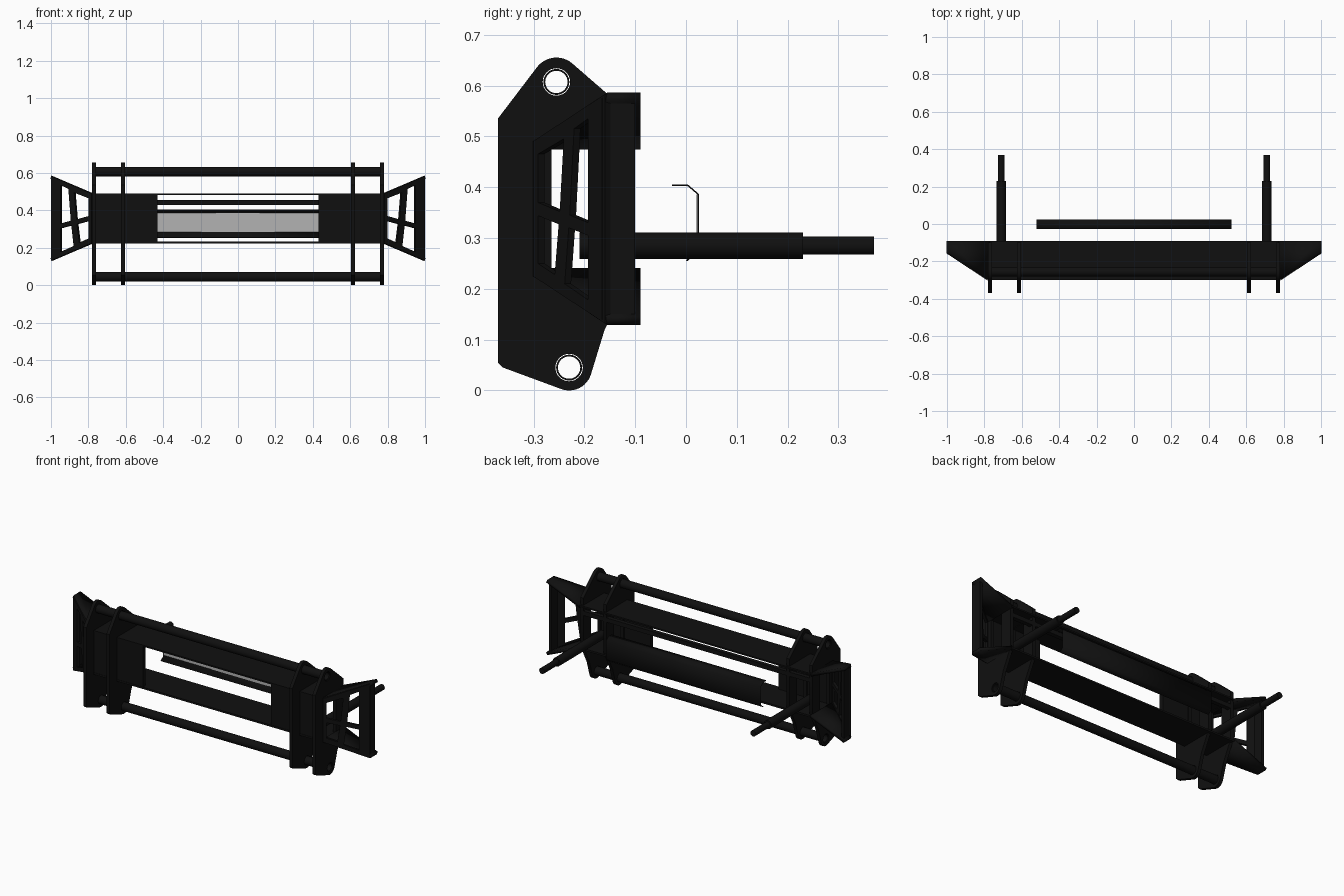
import bpy, bmesh
from math import sin, cos, radians, pi
from mathutils import Matrix, Vector

if "Cube" in bpy.data.objects:
    bpy.data.objects.remove(bpy.data.objects["Cube"])


def make_mat(name, c):
    m = bpy.data.materials.new(name)
    m.diffuse_color = (c, c, c, 1)
    m.use_nodes = True
    m.node_tree.nodes["Principled BSDF"].inputs["Base Color"].default_value = m.diffuse_color
    return m


BLACK, GREY = make_mat("black_paint", 0.005), make_mat("grey_inside", 0.45)


def finish(name, mesh, mirror=False, thick=0):
    ob = bpy.data.objects.new(name, mesh)
    bpy.context.collection.objects.link(ob)
    if not mesh.materials:
        mesh.materials.append(BLACK)
    if thick:
        s = ob.modifiers.new("thickness", 'SOLIDIFY')
        s.thickness, s.offset = thick, 0
    if mirror:
        ob.modifiers.new("mirror", 'MIRROR')
    for o in bpy.context.selected_objects:
        o.select_set(False)
    ob.select_set(True)
    bpy.context.view_layer.objects.active = ob
    bpy.ops.object.shade_smooth_by_angle(angle=radians(30))
    return ob


def arc(cx, cy, r, a0, a1, n=12):
    return [(cx + r * cos(radians(a0 + (a1 - a0) * i / n)),
             cy + r * sin(radians(a0 + (a1 - a0) * i / n))) for i in range(n + 1)]


def circle(cx, cy, r, n=32):
    return arc(cx, cy, r, 0, 360, n)[:-1]


def plate(name, loops, thick, matrix, mirror=False):
    """Filled outline with holes, extruded and placed by a matrix."""
    cu = bpy.data.curves.new(name, 'CURVE')
    cu.dimensions, cu.fill_mode, cu.extrude = '2D', 'BOTH', thick / 2
    for loop in loops:
        sp = cu.splines.new('POLY')
        sp.points.add(len(loop) - 1)
        for p, (u, v) in zip(sp.points, loop):
            p.co = (u, v, 0, 1)
        sp.use_cyclic_u = True
    tmp = bpy.data.objects.new("tmp", cu)
    bpy.context.collection.objects.link(tmp)
    bpy.context.view_layer.update()
    mesh = bpy.data.meshes.new_from_object(tmp)
    bpy.data.objects.remove(tmp)
    mesh.transform(matrix)
    bm = bmesh.new()
    bm.from_mesh(mesh)
    bmesh.ops.remove_doubles(bm, verts=bm.verts, dist=1e-5)
    bmesh.ops.recalc_face_normals(bm, faces=bm.faces)
    bm.to_mesh(mesh)
    bm.free()
    return finish(name, mesh, mirror)


def box(name, x0, x1, y0, y1, z0, z1, mirror=False):
    bm = bmesh.new()
    m = Matrix.Translation(((x0 + x1) / 2, (y0 + y1) / 2, (z0 + z1) / 2)) @ \
        Matrix.Diagonal((x1 - x0, y1 - y0, z1 - z0, 1))
    bmesh.ops.create_cube(bm, size=1, matrix=m)
    me = bpy.data.meshes.new(name)
    bm.to_mesh(me)
    bm.free()
    return finish(name, me, mirror)


def sheet(name, verts, faces, thick, mirror=False):
    me = bpy.data.meshes.new(name)
    me.from_pydata(verts, [], faces)
    return finish(name, me, mirror, thick)


def rod(name, x, z, r, y0, y1):
    bm = bmesh.new()
    m = Matrix.Translation((x, (y0 + y1) / 2, z)) @ Matrix.Rotation(pi / 2, 4, 'X')
    bmesh.ops.create_cone(bm, cap_ends=True, segments=32, radius1=r, radius2=r,
                          depth=y1 - y0, matrix=m)
    me = bpy.data.meshes.new(name)
    bm.to_mesh(me)
    bm.free()
    return finish(name, me, True)


def yz_at(x):
    return Matrix(((0, 0, 1, x), (1, 0, 0, 0), (0, 1, 0, 0), (0, 0, 0, 1)))


# Hook bracket plates with pin holes and a window
TOP, LOW = (-0.255, 0.607), (-0.23, 0.045)
outline = [(-0.37, 0.055), (-0.37, 0.535)] + arc(*TOP, 0.048, 145, 50) + \
    [(-0.16, 0.588), (-0.10, 0.535), (-0.10, 0.24), (-0.16, 0.12)] + \
    arc(*LOW, 0.045, -15, -110) + [(-0.36, 0.045)]
window = [(-0.265, 0.235), (-0.175, 0.235), (-0.175, 0.478), (-0.265, 0.478)]
for nm, x in (("outer_bracket", 0.77), ("inner_bracket", 0.615)):
    plate(nm, [outline, circle(*TOP, 0.027), circle(*LOW, 0.027), window],
          0.02, yz_at(x), True)

# Hollow cross pipes through the brackets
for nm, c in (("upper_pipe", TOP), ("lower_pipe", LOW)):
    plate(nm, [circle(*c, 0.0255), circle(*c, 0.022)], 1.55, yz_at(0))

# Central frame: top and bottom plates, front cheek plates, rear rail
box("top_plate", -0.78, 0.78, -0.30, -0.09, 0.482, 0.491)
box("bottom_plate", -0.78, 0.78, -0.30, -0.09, 0.224, 0.235)
box("front_cheek", 0.43, 0.78, -0.298, -0.272, 0.23, 0.486, True)
box("rear_rail", -0.77, 0.77, -0.125, -0.10, 0.43, 0.456)

# Flared side wings: upper and lower skins, outer post
for nm, zi, zo in (("upper_wing", 0.482, 0.578), ("lower_wing", 0.233, 0.137)):
    sheet(nm, [(0.775, -0.30, zi), (1, -0.155, zo), (1, -0.09, zo), (0.775, -0.09, zi)],
          [(0, 1, 2, 3)], 0.018, True)
box("wing_post", 0.975, 0.992, -0.165, -0.10, 0.14, 0.575, True)

# Slanted lattice on the front of each wing
k = 0.145 / 0.22
n = Vector((k, -1, 0)).normalized()
slant = Matrix(((1, 0, n.x, 0), (k, 0, n.y, -0.295 - 0.78 * k), (0, 1, 0, 0), (0, 0, 0, 1)))
plate("wing_lattice", [
    [(0.78, 0.225), (0.995, 0.132), (0.995, 0.583), (0.78, 0.49)],
    [(0.795, 0.37), (0.86, 0.352), (0.872, 0.495), (0.795, 0.465)],
    [(0.89, 0.345), (0.945, 0.33), (0.945, 0.535), (0.903, 0.515)],
    [(0.795, 0.25), (0.845, 0.228), (0.857, 0.327), (0.795, 0.344)],
    [(0.875, 0.21), (0.945, 0.178), (0.945, 0.305), (0.887, 0.32)]], 0.015, slant, True)

# Stepped push rods at the rear
rod("push_rod_sleeve", 0.71, 0.285, 0.026, -0.21, 0.23)
rod("push_rod_tip", 0.71, 0.285, 0.018, 0.22, 0.37)

# Folded rear cover, grey on its inner face
prof = [(-0.028, 0.404), (0.003, 0.404), (0.024, 0.386), (0.024, 0.275), (0.001, 0.255)]
cover = sheet("rear_cover", [(x, y, z) for y, z in prof for x in (-0.52, 0.52)],
              [(2 * i, 2 * i + 1, 2 * i + 3, 2 * i + 2) for i in range(len(prof) - 1)], 0.003)
box("cover_lining", -0.515, 0.515, 0.0205, 0.0225, 0.284, 0.386).data.materials[0] = GREY
